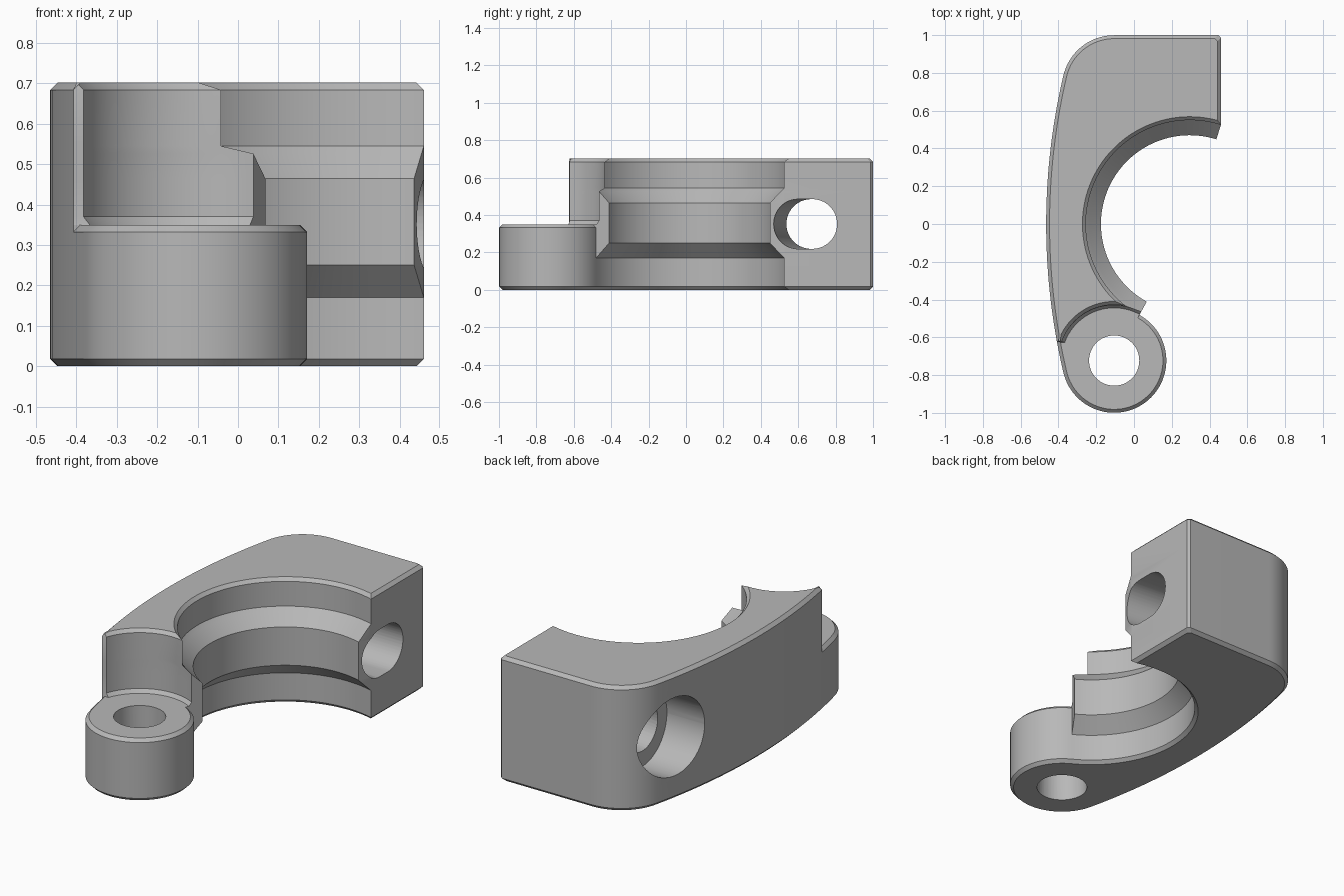
import bpy, bmesh, math
from math import cos, sin, pi, hypot, acos, asin, atan2

cube = bpy.data.objects.get("Cube")
if cube:
    bpy.data.objects.remove(cube, do_unlink=True)

steel = bpy.data.materials.new("steel grey")
steel.use_nodes = True
GREY = (0.48, 0.48, 0.48, 1)
steel.diffuse_color = GREY
steel.node_tree.nodes["Principled BSDF"].inputs["Base Color"].default_value = GREY

# Main plan dimensions
BORE_X, BORE_R, RIDGE_R = 0.295, 0.55, 0.47
LUG_X, LUG_Y = -0.105, -0.723
END_X, BACK_Y, SIDE_X = 0.46, 1.0, -0.465
HEIGHT, STEP, CH = 0.702, 0.35, 0.018
SPAN = hypot(LUG_X - BORE_X, LUG_Y)
LUG_R = SPAN - BORE_R                      # lug is tangent to the bore
NECK = atan2(LUG_Y, LUG_X - BORE_X) + 2 * pi
POCKET_R, POCKET_END_Y = 0.295, -0.625
# Large side arc, tangent to the lug and to the back corner
k = -SIDE_X - LUG_R
SIDE_C = (LUG_Y ** 2 + LUG_X ** 2 - k ** 2) / (2 * (k + LUG_X))
SIDE_R = SIDE_C - SIDE_X
TANGENT = atan2(-LUG_Y, SIDE_C - LUG_X)


def arc(cx, cy, r, a0, a1, n):
    return [(cx + r * cos(a0 + (a1 - a0) * i / n), cy + r * sin(a0 + (a1 - a0) * i / n))
            for i in range(n + 1)]


def corner_angle(a, b):
    """Angle at one centre of the triangle where circles of radius a and b meet."""
    return acos(max(-1, min(1, (a * a + SPAN ** 2 - b * b) / (2 * a * SPAN))))


def outline(bore, inset=0.0, lug_inset=0.0, pocket=None):
    """Plan outline; a pocket radius swaps the lug for a concave clearance arc."""
    wall = BORE_R + inset
    start = acos((END_X - inset - BORE_X) / wall)
    bend = corner_angle(bore, pocket) if pocket else 0
    pts = arc(BORE_X, 0, bore, start, NECK - bend, 64)
    split = asin(-POCKET_END_Y / SIDE_R)
    if pocket:
        pts += arc(LUG_X, LUG_Y, pocket, NECK - pi + corner_angle(pocket, bore),
                   math.radians(160), 28)
    else:
        pts += arc(LUG_X, LUG_Y, LUG_R - lug_inset, NECK - pi, -pi + TANGENT - 0.0, 56)
        pts += arc(SIDE_C, 0, SIDE_R - lug_inset, pi + TANGENT, pi + split, 4)
    pts += arc(SIDE_C, 0, SIDE_R - inset, pi + split, pi - TANGENT, 32)
    pts += arc(LUG_X, -LUG_Y, LUG_R - inset, pi - TANGENT, pi / 2, 20)
    x, y = END_X - inset, BACK_Y - inset
    pts += [(x - 0.014, y), (x, y - 0.014), (x, wall * sin(start))]
    return pts


def make_object(name, bm):
    bmesh.ops.remove_doubles(bm, verts=bm.verts, dist=0.0004)
    bmesh.ops.recalc_face_normals(bm, faces=bm.faces)
    mesh = bpy.data.meshes.new(name)
    bm.to_mesh(mesh)
    bm.free()
    mesh.materials.append(steel)
    obj = bpy.data.objects.new(name, mesh)
    bpy.context.collection.objects.link(obj)
    return obj


def loft(name, levels):
    """Skin a stack of (height, outline) levels and cap both ends."""
    bm = bmesh.new()
    rings = [[bm.verts.new((x, y, z)) for x, y in pts] for z, pts in levels]
    n = len(rings[0])
    for low, high in zip(rings, rings[1:]):
        for i in range(n):
            j = (i + 1) % n
            bm.faces.new((low[i], low[j], high[j], high[i]))
    bm.faces.new(rings[0][::-1])
    bm.faces.new(rings[-1])
    return make_object(name, bm)


def hull(name, points):
    bm = bmesh.new()
    for p in points:
        bm.verts.new(p)
    res = bmesh.ops.convex_hull(bm, input=bm.verts)
    junk = {g for g in res["geom_interior"] + res["geom_unused"]
            if isinstance(g, bmesh.types.BMVert)}
    bmesh.ops.delete(bm, geom=list(junk), context="VERTS")
    obj = make_object(name, bm)
    obj.hide_render = True
    return obj


# Lower half: carries the hinge lug and the lower flank of the ridge
lower = loft("lower_body", [
    (0, outline(BORE_R + CH, CH, CH)),
    (CH, outline(BORE_R)),
    (0.17, outline(BORE_R)),
    (0.25, outline(RIDGE_R)),
    (STEP - CH, outline(RIDGE_R)),
    (STEP, outline(RIDGE_R, 0, CH)),
])

# Upper half: stops at a round clearance pocket around the lug
meet = SPAN - POCKET_R
upper = loft("upper_body", [
    (STEP, outline(RIDGE_R, pocket=POCKET_R - 0.016)),
    (STEP + 0.02, outline(RIDGE_R, pocket=POCKET_R)),
    (0.465, outline(RIDGE_R, pocket=POCKET_R)),
    (0.465 + meet - RIDGE_R, outline(meet, pocket=POCKET_R)),
    (0.465 + BORE_R - RIDGE_R, outline(BORE_R, pocket=POCKET_R)),
    (HEIGHT - CH, outline(BORE_R, pocket=POCKET_R)),
    (HEIGHT, outline(BORE_R + CH, CH, pocket=POCKET_R + CH)),
])

# Cutters: hinge pin hole, flared bolt slot and counterbore
HOLE_R, BOLT_Y, BOLT_Z, FLOOR_X = 0.133, 0.675, 0.352, -0.2


def ring_x(x, y, r):
    return [(x, y + a, BOLT_Z + b) for a, b in arc(0, 0, r, 0.02, 2 * pi + 0.02, 48)[:-1]]


pin_hole = hull("pin_hole_cutter", [(x, y, z) for z in (-0.1, 0.5) for x, y in
                                    arc(LUG_X, LUG_Y, HOLE_R, 0, 2 * pi, 48)[:-1]])
bolt_slot = hull("bolt_slot_cutter", ring_x(FLOOR_X - 0.05, BOLT_Y, HOLE_R)
                 + ring_x(0.6, BOLT_Y, HOLE_R) + ring_x(0.6, BOLT_Y - 0.09, HOLE_R))
counterbore = hull("counterbore_cutter",
                   ring_x(-0.7, BOLT_Y, 0.22) + ring_x(FLOOR_X, BOLT_Y, 0.22))

for obj, cutters in ((lower, (pin_hole, bolt_slot, counterbore)),
                     (upper, (bolt_slot, counterbore))):
    bpy.ops.object.select_all(action="DESELECT")
    obj.select_set(True)
    bpy.context.view_layer.objects.active = obj
    for cutter in cutters:
        mod = obj.modifiers.new("cut", "BOOLEAN")
        mod.operation, mod.solver, mod.object = "DIFFERENCE", "EXACT", cutter
        bpy.ops.object.modifier_apply(modifier=mod.name)
    bpy.ops.object.shade_smooth_by_angle(angle=math.radians(28))

for cutter in (pin_hole, bolt_slot, counterbore):
    bpy.data.objects.remove(cutter, do_unlink=True)
